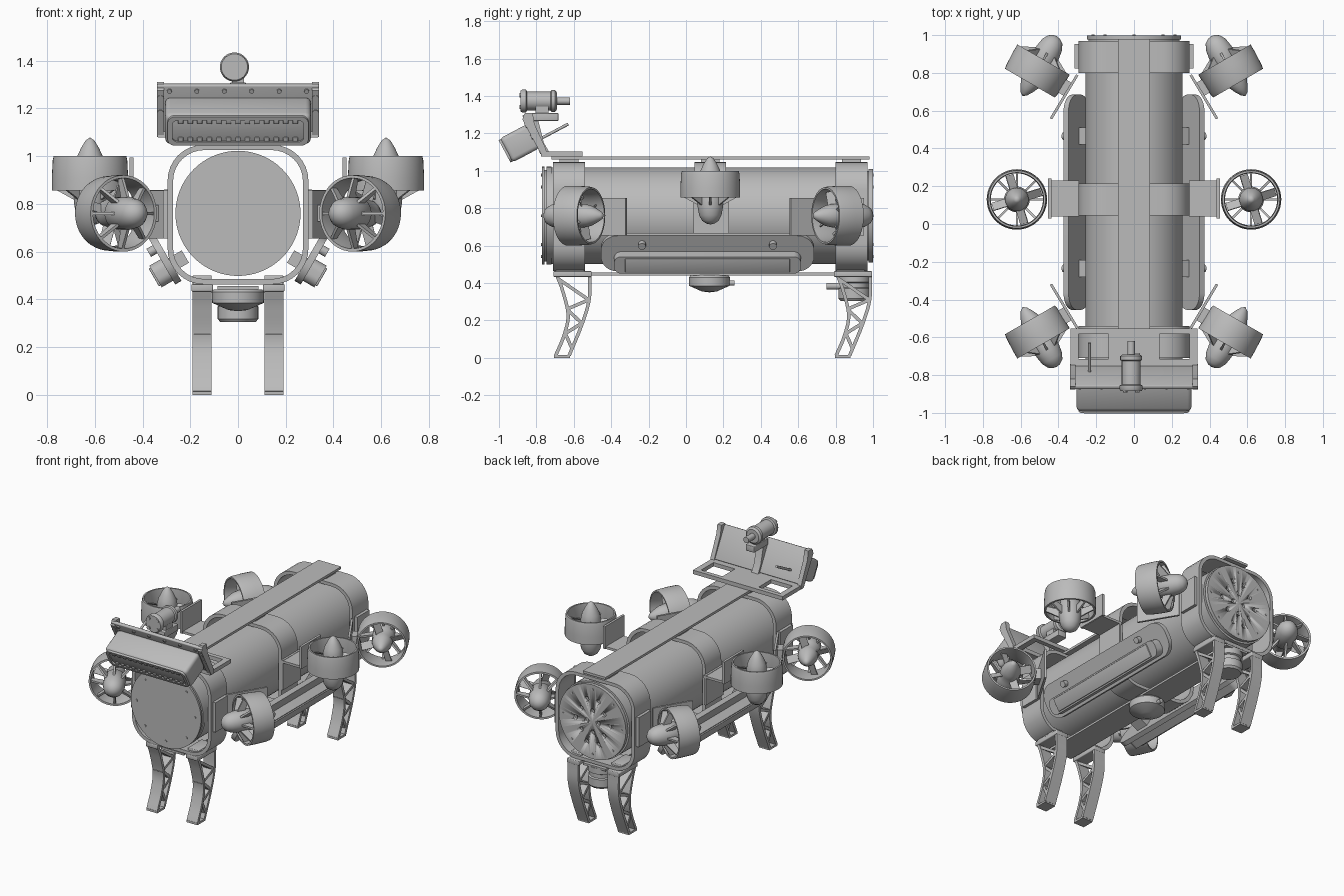
import bpy, bmesh
from math import pi, sin, cos, radians
from mathutils import Matrix, Vector

default_cube = bpy.data.objects.get("Cube")
if default_cube:
    bpy.data.objects.remove(default_cube, do_unlink=True)

grey = bpy.data.materials.new("plain_grey")
grey.use_nodes = True
grey.diffuse_color = (0.5, 0.5, 0.5, 1)
grey.node_tree.nodes["Principled BSDF"].inputs["Base Color"].default_value = grey.diffuse_color

IDENTITY = Matrix.Identity(4)
ALONG_X = Matrix(((0, 0, 1, 0), (1, 0, 0, 0), (0, 1, 0, 0), (0, 0, 0, 1)))  # (y, z) profile
ALONG_Y = Matrix.Rotation(pi / 2, 4, 'X')                                  # (x, z) profile
HULL_Z = 0.76
SIDES = (("left", 1), ("right", -1))


def move(x, y, z):
    return Matrix.Translation((x, y, z))


def finish(name, bm, matrix=IDENTITY):
    bmesh.ops.remove_doubles(bm, verts=bm.verts, dist=0.0001)
    bmesh.ops.recalc_face_normals(bm, faces=bm.faces)
    for face in bm.faces:
        face.smooth = True
    for edge in bm.edges:
        edge.smooth = len(edge.link_faces) == 2 and edge.calc_face_angle(0) < radians(32)
    mesh = bpy.data.meshes.new(name)
    bm.to_mesh(mesh)
    bm.free()
    mesh.materials.append(grey)
    return place(name, mesh, matrix)


def place(name, mesh, matrix):
    part = bpy.data.objects.new(name, mesh)
    part.matrix_world = matrix
    bpy.context.collection.objects.link(part)
    return part


def box(name, size, matrix, bevel=0):
    bm = bmesh.new()
    bmesh.ops.create_cube(bm, size=1, matrix=Matrix.Diagonal((*size, 1)))
    if bevel:
        bmesh.ops.bevel(bm, geom=bm.edges[:], offset=bevel, segments=3, profile=0.5, affect='EDGES')
    return finish(name, bm, matrix)


def lathe(name, profile, matrix, steps=40, closed=False):
    bm = bmesh.new()
    verts = [bm.verts.new((r, 0, h)) for r, h in profile]
    pairs = list(zip(verts, verts[1:])) + ([(verts[-1], verts[0])] if closed else [])
    edges = [bm.edges.new(pair) for pair in pairs]
    bmesh.ops.spin(bm, geom=verts + edges, cent=(0, 0, 0), axis=(0, 0, 1), angle=2 * pi, steps=steps)
    return finish(name, bm, matrix)


def rod(name, radius, length, matrix, steps=20):
    h = length / 2
    return lathe(name, [(0, -h), (radius, -h), (radius, h), (0, h)], matrix, steps)


def slab(name, outline, depth, matrix):
    bm = bmesh.new()
    face = bm.faces.new([bm.verts.new((x, y, -depth / 2)) for x, y in outline])
    new = bmesh.ops.extrude_face_region(bm, geom=[face])["geom"]
    bmesh.ops.translate(bm, vec=(0, 0, depth), verts=[v for v in new if isinstance(v, bmesh.types.BMVert)])
    return finish(name, bm, matrix)


def rounded(half_w, half_h, radius, steps=8):
    corners = ((1, 1), (-1, 1), (-1, -1), (1, -1))
    return [(sx * (half_w - radius) + radius * cos(pi / 2 * (q + i / steps)),
             sy * (half_h - radius) + radius * sin(pi / 2 * (q + i / steps)))
            for q, (sx, sy) in enumerate(corners) for i in range(steps + 1)]


def frame(name, outer, inner, depth, matrix):
    bm = bmesh.new()
    rings = [[bm.verts.new((x, y, h)) for x, y in loop]
             for loop, h in ((outer, -depth / 2), (outer, depth / 2), (inner, depth / 2), (inner, -depth / 2))]
    n = len(outer)
    for a, b in zip(rings, rings[1:] + rings[:1]):
        for i in range(n):
            bm.faces.new((a[i], a[(i + 1) % n], b[(i + 1) % n], b[i]))
    return finish(name, bm, matrix)


def smooth_path(points, steps=6):
    p = [Vector(q) for q in points]
    p = [2 * p[0] - p[1]] + p + [2 * p[-1] - p[-2]]
    path = []
    for a, b, c, d in zip(p, p[1:], p[2:], p[3:]):
        for i in range(steps):
            t = i / steps
            path.append(b + (c - a) * t / 2 + (a - 2.5 * b + 2 * c - d / 2) * t * t
                        + (1.5 * (b - c) + (d - a) / 2) * t ** 3)
    return path + [p[-2]]


def ribbon(name, path, thick, depth, matrix):
    path = [Vector(q) for q in path]
    sides = []
    for i, q in enumerate(path):
        t = (path[min(i + 1, len(path) - 1)] - path[max(i - 1, 0)]).normalized()
        sides.append(Vector((-t.y, t.x)) * thick / 2)
    outline = [q + s for q, s in zip(path, sides)] + [q - s for q, s in zip(path, sides)][::-1]
    return slab(name, outline, depth, matrix)


# Pressure hull and its end caps
hull_axis = move(0, 0, HULL_Z) @ Matrix.Rotation(-pi / 2, 4, 'X')
lathe("hull", [(0, -.77), (.262, -.77), (.262, -.757), (.245, -.757), (.245, -.745), (.262, -.745),
               (.262, -.72), (.258, -.72), (.258, .97), (.24, .97), (.24, .98), (0, .98)], hull_axis, 72)
cap = rod("rear_cap", .25, .022, hull_axis @ move(0, 0, .988), 64)
bm = bmesh.new()
for row, count in enumerate((2, 3, 4, 3, 2)):
    for i in range(count):
        spot = move((i - (count - 1) / 2) * .085, (row - 2) * .072, .01)
        bmesh.ops.create_cone(bm, cap_ends=True, segments=12, radius1=.016, radius2=.016, depth=.03, matrix=spot)
holes = finish("hole_cutter", bm, cap.matrix_world)
holes.hide_render = True
cut = cap.modifiers.new("holes", 'BOOLEAN')
cut.object = holes
bpy.context.view_layer.update()
drilled = bpy.data.meshes.new_from_object(cap.evaluated_get(bpy.context.evaluated_depsgraph_get()))
cap.modifiers.clear()
cap.data = drilled
bpy.data.objects.remove(holes)
for i in range(8):
    spin = Matrix.Rotation(i * pi / 4, 4, 'Z')
    for end, y in (("front", -.771), ("rear", .998)):
        rod(end + "_cap_bolt", .008, .008, hull_axis @ spin @ move(.218, 0, y), 10)

# Clamp straps around the hull and the long rails
for name, y in (("front", -.625), ("middle", .13), ("rear", .885)):
    frame(name + "_clamp", rounded(.295, .292, .15), rounded(.272, .27, .13), .17,
          move(0, y, HULL_Z - .005) @ ALONG_Y)
    box(name + "_rail_spacer", (.15, .1, .03), move(0, y, 1.05))
box("top_rail", (.17, 1.7, .016), move(0, .13, 1.068))
box("bottom_rail", (.17, 1.68, .014), move(0, .14, .448))


# Thruster pieces, local z towards the nose
def thruster(name, matrix):
    lathe(name + "_duct", [(.16, -.072), (.16, -.02), (.156, .055), (.152, .072), (.142, .072),
                           (.138, 0), (.148, -.072)], matrix, 48, True)
    lathe(name + "_motor", [(0, -.215), (.022, -.21), (.044, -.195), (.06, -.165), (.068, -.12), (.068, -.03),
                            (.062, -.02), (.062, .035), (.055, .068), (.038, .105), (.018, .138), (0, .15)], matrix)
    for i in range(8):
        turn = matrix @ Matrix.Rotation(i * pi / 4, 4, 'Z') @ Matrix.Rotation(pi / 2, 4, 'X')
        slab(name + "_strut", [(.06, -.115), (.06, -.06), (.15, -.03), (.15, -.065)], .012, turn)
    for i in range(4):
        turn = matrix @ Matrix.Rotation(i * pi / 2 + .3, 4, 'Z') @ move(.095, 0, .02)
        box(name + "_blade", (.08, .05, .006), turn @ Matrix.Rotation(radians(35), 4, 'X'))


for side, s in SIDES:
    thruster(side + "_lift_thruster", move(s * .62, .13, .928))
    # Stepped bracket carrying the lift thruster
    box(side + "_lift_bracket_floor", (.16, .19, .016), move(s * .37, .135, .85))
    box(side + "_lift_bracket_plate", (.016, .21, .15), move(s * .446, .135, .92))
    box(side + "_lift_bracket_foot", (.014, .19, .2), move(s * .302, .135, .76))
    for end, y, d in (("front", -.57, 1), ("rear", .808, -1)):
        nose = Vector((s * .5, d * .866, 0))
        facing = nose.to_track_quat('Z', 'Y').to_matrix().to_4x4()
        thruster(f"{side}_{end}_thruster", move(s * .515, y, HULL_Z) @ facing)
        turn = Matrix.Rotation(-s * d * radians(31), 4, 'Z')
        box(f"{side}_{end}_thruster_plate", (.014, .27, .2), move(s * .37, y + d * .135, HULL_Z - .005) @ turn)
        out = Vector((s * .866, -d * .5, 0))
        box(f"{side}_{end}_thruster_foot", (.04, .08, .07),
            move(*(Vector((s * .515, y, HULL_Z)) - out * .175)) @ turn)
        box(f"{side}_{end}_plate_tab", (.03, .13, .2), move(s * .3, y + (-.055 if d > 0 else .08), HULL_Z - .005))

    # Slanted side pod: backing plate, raised bar and bolts
    tilt = Matrix.Rotation(s * radians(30), 4, 'Y')
    pod = move(s * .305, .115, .565) @ tilt
    slab(side + "_pod_plate", rounded(.57, .11, .09), .03, pod @ ALONG_X)
    slab(side + "_pod_bar", rounded(.5, .052, .04), .08, pod @ move(s * .03, 0, -.04) @ ALONG_X)
    box(side + "_pod_cover", (.02, .88, .085), pod @ move(s * .068, 0, -.04), .004)
    for y in (-.35, .35):
        rod(side + "_pod_bolt", .02, .05, pod @ move(s * .02, y, .06) @ ALONG_X, 14)
        box(side + "_pod_mount", (.08, .09, .06), pod @ move(-s * .04, y, -.03))

# Curved truss legs
BACK_EDGE = [(-.515, .44), (-.518, .31), (-.558, .175), (-.625, .012)]
FRONT_EDGE = [(-.69, .44), (-.66, .36), (-.63, .23), (-.652, .12), (-.697, .012)]
BRACES = [(-.68, .42), (-.52, .31), (-.637, .26), (-.557, .185), (-.645, .13), (-.61, .05)]
for side, s in SIDES:
    for end, y in (("front", 0), ("rear", 1.5)):
        leg = f"{side}_{end}_leg"
        at = move(s * .15, y, 0) @ ALONG_X
        ribbon(leg + "_back", smooth_path(BACK_EDGE), .018, .08, at)
        ribbon(leg + "_front", smooth_path(FRONT_EDGE), .018, .08, at)
        for a, b in zip(BRACES, BRACES[1:]):
            ribbon(leg + "_brace", [a, b], .018, .07, at)
        box(leg + "_foot", (.08, .085, .014), move(s * .15, y - .662, .007))
        box(leg + "_bracket", (.09, .205, .03), move(s * .15, y - .607, .448), .005)
        box(leg + "_clamp_block", (.08, .15, .05), move(s * .15, y - .62, .475), .005)

# Belly sensors
lathe("belly_sensor", [(0, .35), (.04, .355), (.108, .385), (.11, .43), (.1, .442), (0, .442)], move(0, .125, 0))
rod("belly_sensor_plug", .014, .05, move(0, .235, .4) @ ALONG_Y)
lathe("rear_sensor", [(0, .305), (.075, .305), (.085, .318), (.085, .37), (.075, .375), (.075, .4),
                      (.085, .405), (.085, .445), (0, .445)], move(0, .9, 0))
rod("rear_sensor_plug", .018, .08, move(0, .79, .383) @ ALONG_Y)

# Tilted imaging head above the bow
head = move(0, -.887, 1.148) @ Matrix.Rotation(radians(28), 4, 'X')
box("imager_body", (.61, .17, .145), head, .022)
box("imager_flange", (.68, .022, .225), head @ move(0, .09, .012), .006)
frame("imager_face_rim", rounded(.295, .068, .03), rounded(.275, .05, .02), .014, head @ move(0, -.087, 0) @ ALONG_Y)
for i in range(13):
    for z in (-.045, .045):
        box("imager_tooth", (.022, .014, .024), head @ move((i - 6) * .04, -.086, z), .003)
for i in range(6):
    rod("imager_flange_bolt", .01, .012, head @ move((i - 2.5) * .115, .077, .1) @ ALONG_Y, 10)

# Bracket with an open base frame
for y, depth in ((-.568, .03), (-.745, .06)):
    box("head_base_bar", (.67, depth, .026), move(0, y, 1.09))
for x, width in ((-.315, .04), (0, .27), (.315, .04)):
    box("head_base_strut", (width, .2, .026), move(x, -.655, 1.09))
for side, s in SIDES:
    slab(side + "_head_gusset", [(-.74, 1.08), (-.77, 1.08), (-.875, 1.275), (-.86, 1.31), (-.82, 1.31), (-.81, 1.25),
                                 (-.75, 1.12)], .03, move(s * .325, 0, 0) @ ALONG_X)
    for z in (.0, .07):
        rod(side + "_head_bolt", .014, .016, head @ move(s * .325, .075, z) @ ALONG_Y, 10)
slab("centre_gusset", [(-.72, 1.08), (-.78, 1.09), (-.85, 1.27), (-.79, 1.27), (-.76, 1.15)], .05, ALONG_X)
rod("head_plug", .008, .17, move(-.235, -.705, 1.21) @ Matrix.Rotation(radians(118), 4, 'X'), 12)

# Camera on its stand
cam = move(-.015, 0, 1.373) @ Matrix.Rotation(-pi / 2, 4, 'X')
box("camera_stand", (.065, .15, .042), move(0, -.757, 1.288), .004)
box("camera_post", (.05, .07, .05), move(0, -.77, 1.32))
lathe("camera", [(0, -.885), (.055, -.885), (.061, -.875), (.061, -.855), (.05, -.85), (.05, -.725),
                 (.058, -.72), (.058, -.7), (.045, -.69), (0, -.69)], cam)
rod("camera_plug", .02, .08, cam @ move(0, 0, -.66), 16)
for i in range(4):
    rod("camera_bolt", .012, .01, cam @ Matrix.Rotation((i + .5) * pi / 2, 4, 'Z') @ move(.045, 0, -.886), 10)
